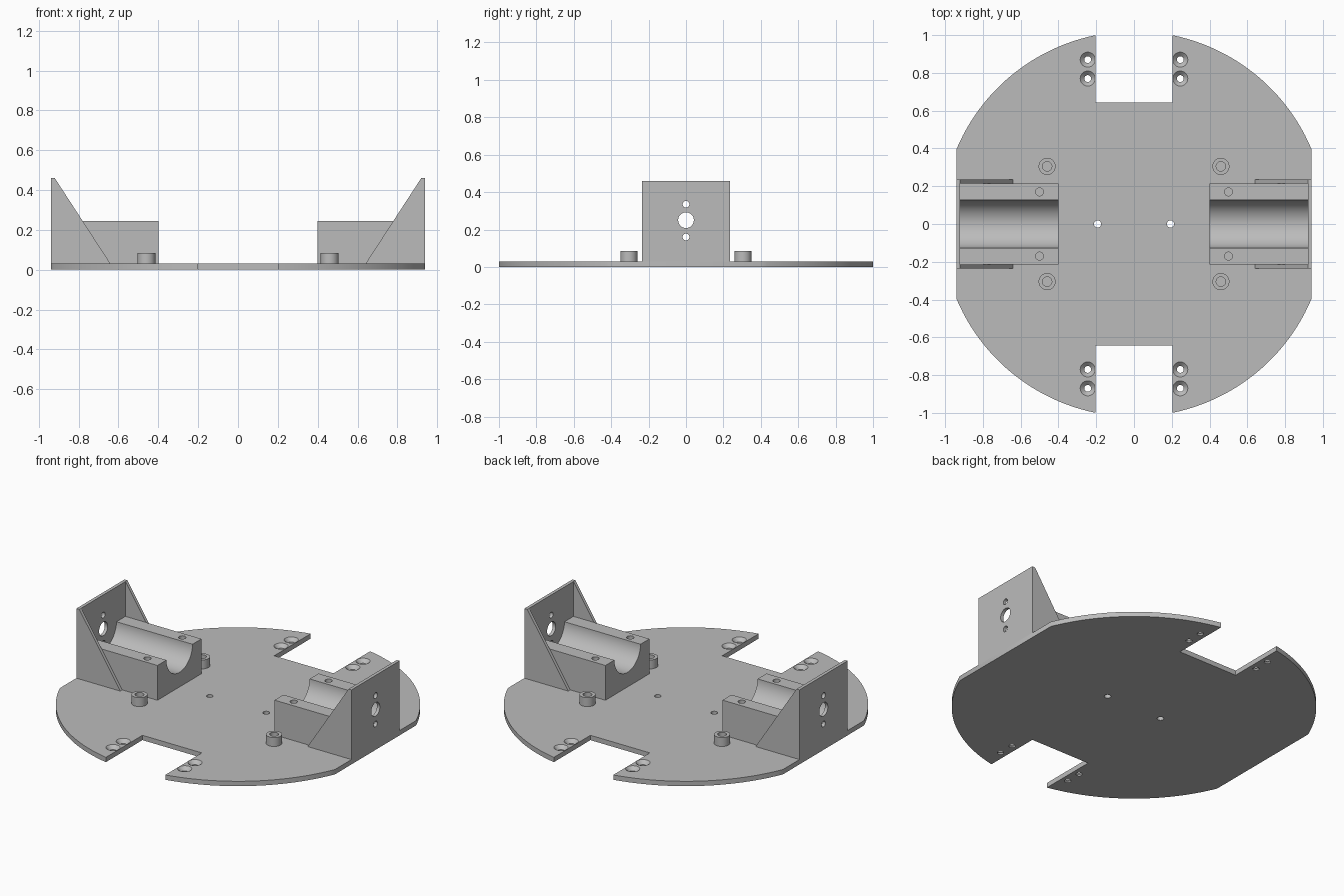
import bpy, bmesh, math
from mathutils import Matrix, Vector

if "Cube" in bpy.data.objects:
    bpy.data.objects.remove(bpy.data.objects["Cube"], do_unlink=True)

GREY = (0.5, 0.5, 0.5, 1)
mat = bpy.data.materials.new("plain_grey")
mat.use_nodes = True
mat.diffuse_color = GREY
mat.node_tree.nodes["Principled BSDF"].inputs["Base Color"].default_value = GREY


def prism(name, pts, depth, axis="Z"):
    """Extrude an outline; axis Z takes (x, y) points, axis Y takes (x, z)."""
    lo, hi = depth
    place = (lambda p, d: (p[0], p[1], d)) if axis == "Z" else (lambda p, d: (p[0], d, p[1]))
    bm = bmesh.new()
    face = bm.faces.new([bm.verts.new(place(p, lo)) for p in pts])
    ext = bmesh.ops.extrude_face_region(bm, geom=[face])
    moved = [v for v in ext["geom"] if isinstance(v, bmesh.types.BMVert)]
    bmesh.ops.translate(bm, verts=moved, vec=Vector(place((0, 0), hi - lo)))
    bmesh.ops.recalc_face_normals(bm, faces=bm.faces)
    return finish(name, bm)


def finish(name, bm):
    me = bpy.data.meshes.new(name)
    bm.to_mesh(me)
    bm.free()
    me.materials.append(mat)
    ob = bpy.data.objects.new(name, me)
    bpy.context.collection.objects.link(ob)
    return ob


def box(name, x, y, z):
    return prism(name, [(x[0], y[0]), (x[1], y[0]), (x[1], y[1]), (x[0], y[1])], z)


def cyl(name, center, r1, depth, axis="Z", r2=None, seg=32):
    """Cylinder or cone; r1 is the lower radius, r2 the upper."""
    bm = bmesh.new()
    rot = Matrix.Rotation(math.pi / 2, 4, "Y") if axis == "X" else Matrix()
    bmesh.ops.create_cone(bm, cap_ends=True, segments=seg, radius1=r1,
                          radius2=r1 if r2 is None else r2, depth=depth,
                          matrix=Matrix.Translation(center) @ rot)
    return finish(name, bm)


def cut(ob, cutters):
    """Subtract the cutters for good, then remove them."""
    for c in cutters:
        c.hide_render = True
        m = ob.modifiers.new("cut", "BOOLEAN")
        m.operation, m.solver, m.object = "DIFFERENCE", "EXACT", c
    dg = bpy.context.evaluated_depsgraph_get()
    me = bpy.data.meshes.new_from_object(ob.evaluated_get(dg))
    ob.modifiers.clear()
    ob.data = me
    for c in cutters:
        bpy.data.objects.remove(c, do_unlink=True)


parts = []
T = 0.03          # base thickness
R = 1.02          # base disc radius
EDGE = 0.94       # flat side of the base

# Base disc with two flat sides and two end slots
a0 = math.acos(EDGE / R)
a1 = math.acos(0.203 / R)
arc = [a0 + (a1 - a0) * i / 24 for i in range(25)]
quarter = [(R * math.cos(a), R * math.sin(a)) for a in arc] + [(0.203, 0.643)]
upper = quarter + [(-x, y) for x, y in reversed(quarter)]
base = prism("base_plate", upper + [(-x, -y) for x, y in upper], (0, T))
holes = [cyl("cutter", (s * 0.193, 0, T / 2), 0.019, 0.2) for s in (-1, 1)]
for sx in (-1, 1):
    for sy in (-1, 1):
        for y in (0.77, 0.87):
            p = (sx * 0.245, sy * y)
            holes.append(cyl("cutter", (*p, T / 2), 0.018, 0.2))
            holes.append(cyl("cutter", (*p, 0.021), 0.018, 0.024, r2=0.043))
cut(base, holes)
parts.append(base)

# Hollow standoffs around the middle
for sx, nx in ((-1, "right"), (1, "left")):
    for sy, ny in ((-1, "front"), (1, "back")):
        p = (sx * 0.46, sy * 0.305)
        post = cyl(f"standoff_{ny}_{nx}", (*p, 0.0525), 0.045, 0.065)
        cut(post, [cyl("cutter", (*p, 0.085), 0.025, 0.1)])
        parts.append(post)

# Motor mounts: grooved cradle, drilled end wall and two gussets per side
for s, side in ((-1, "right"), (1, "left")):
    xs = lambda a, b: sorted((s * a, s * b))
    cradle = box(f"motor_cradle_{side}", xs(0.4, 0.93), (-0.215, 0.215), (0.02, 0.245))
    cut(cradle, [cyl("cutter", (s * 0.65, 0, 0.248), 0.128, 0.8, "X", seg=64)]
        + [cyl("cutter", (s * 0.5, y, 0.245), 0.021, 0.2) for y in (-0.17, 0.17)])
    wall = box(f"end_wall_{side}", xs(0.92, EDGE), (-0.235, 0.235), (0, 0.46))
    cut(wall, [cyl("cutter", (s * 0.93, 0, z), r, 0.2, "X")
               for z, r in ((0.25, 0.042), (0.335, 0.018), (0.16, 0.018))])
    parts += [cradle, wall]
    for sy, ny in ((-1, "front"), (1, "back")):
        tri = [(s * 0.64, T), (s * 0.925, T), (s * 0.925, 0.46), (s * 0.92, 0.46)]
        parts.append(prism(f"gusset_{ny}_{side}", tri, sorted((sy * 0.215, sy * 0.235)), "Y"))

# Smooth the round surfaces and keep the edges crisp
bpy.ops.object.select_all(action="DESELECT")
for ob in parts:
    ob.select_set(True)
bpy.context.view_layer.objects.active = base
bpy.ops.object.shade_smooth_by_angle(angle=math.radians(30))
